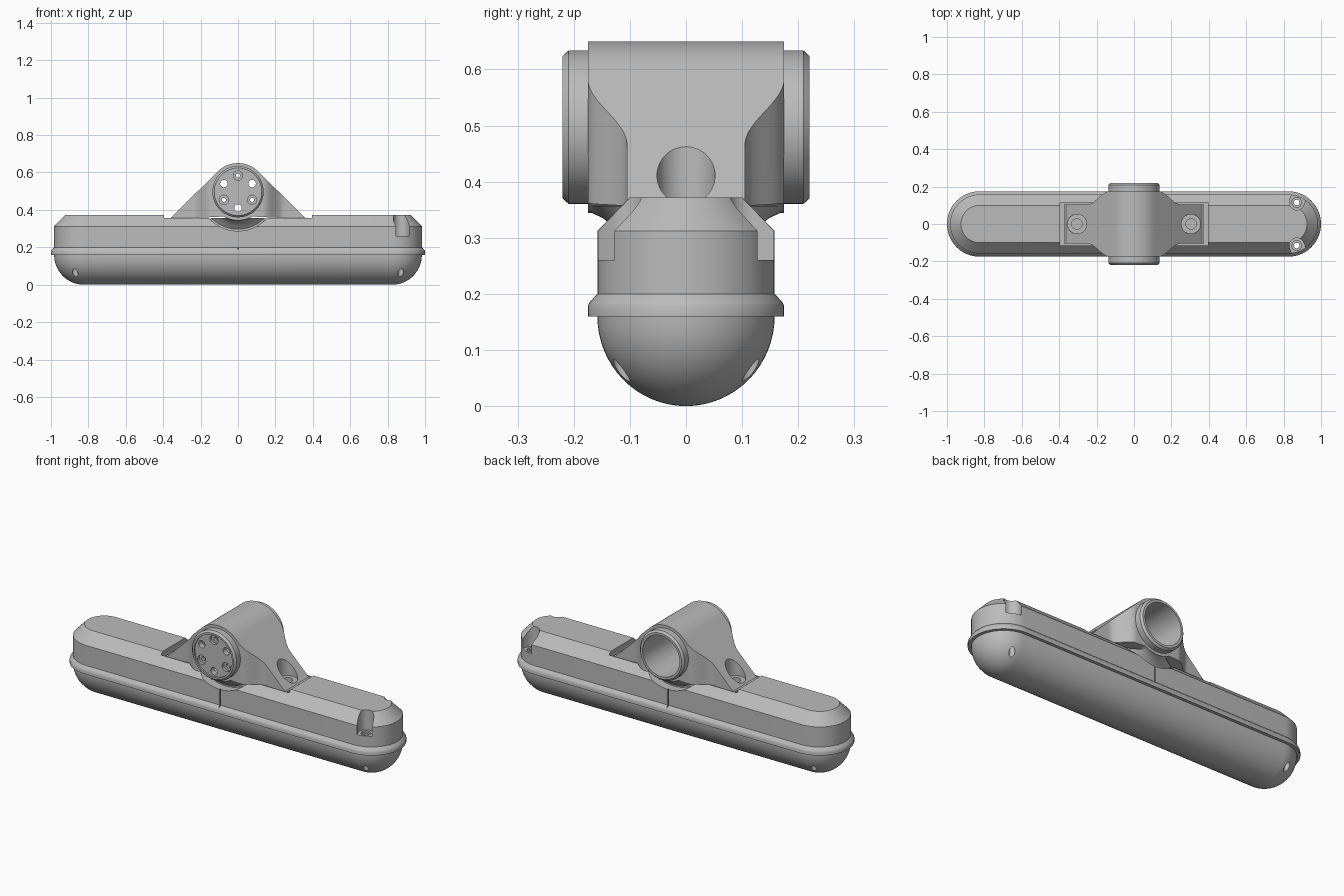
import bpy, bmesh, math
from mathutils import Matrix, Vector

cube = bpy.data.objects.get("Cube")
if cube:
    bpy.data.objects.remove(cube, do_unlink=True)

grey = bpy.data.materials.new("neutral_grey")
grey.use_nodes = True
grey.diffuse_color = (0.5, 0.5, 0.5, 1)
grey.node_tree.nodes["Principled BSDF"].inputs["Base Color"].default_value = (0.5, 0.5, 0.5, 1)

HUB_Z = 0.497
HUB_R = 0.153
END_X = 0.825
ALONG_Y = Matrix.Translation((0, 0, HUB_Z)) @ Matrix.Rotation(math.pi / 2, 4, 'X')


def finish(name, bm, matrix=None):
    bmesh.ops.remove_doubles(bm, verts=bm.verts, dist=1e-5)
    if matrix:
        bm.transform(matrix)
    bmesh.ops.recalc_face_normals(bm, faces=bm.faces)
    mesh = bpy.data.meshes.new(name)
    bm.to_mesh(mesh)
    bm.free()
    mesh.materials.append(grey)
    ob = bpy.data.objects.new(name, mesh)
    bpy.context.collection.objects.link(ob)
    return ob


def loft(name, rings, half=0.0, matrix=None, n=28):
    """Stack of stadium outlines (radius, height); half = 0 gives a lathe."""
    bm = bmesh.new()
    loops = []
    for r, z in rings:
        loop = []
        for side in (1, -1):
            for i in range(n + 1):
                a = math.pi * (i / n - 0.5)
                loop.append(bm.verts.new((side * (half + r * math.cos(a)), side * r * math.sin(a), z)))
        loops.append(loop)
    count = len(loops[0])
    for low, high in zip(loops, loops[1:]):
        for i in range(count):
            j = (i + 1) % count
            bm.faces.new((low[i], low[j], high[j], high[i]))
    bm.faces.new(loops[0])
    bm.faces.new(loops[-1])
    return finish(name, bm, matrix)


def prism(name, points, lo, hi, matrix=None):
    """Outline in XY extruded from lo to hi along Z."""
    bm = bmesh.new()
    face = bm.faces.new([bm.verts.new((x, y, lo)) for x, y in points])
    ext = bmesh.ops.extrude_face_region(bm, geom=[face])
    for v in ext["geom"]:
        if isinstance(v, bmesh.types.BMVert):
            v.co.z = hi
    return finish(name, bm, matrix)


def box(x0, x1, y0, y1, z0, z1, name="cutter"):
    return prism(name, [(x0, y0), (x1, y0), (x1, y1), (x0, y1)], z0, z1)


def drill(x, y, r, lo, hi, matrix=None):
    m = Matrix.Translation((x, y, 0))
    return loft("cutter", [(r, lo), (r, hi)], 0, matrix @ m if matrix else m, 14)


def combine(target, tool, operation='DIFFERENCE'):
    mod = target.modifiers.new("combine", 'BOOLEAN')
    mod.operation = operation
    mod.solver = 'EXACT'
    mod.object = tool
    deps = bpy.context.evaluated_depsgraph_get()
    mesh = bpy.data.meshes.new_from_object(target.evaluated_get(deps))
    target.modifiers.clear()
    target.data = mesh
    bpy.data.objects.remove(tool, do_unlink=True)


# Housing: rounded underside, rim flange, straight wall and top chamfer
steps = 16
rings = []
for i in range(steps + 1):
    a = math.pi / 2 * (1 - i / steps)
    rings.append((max(0.158 * math.cos(a), 0.003), 0.16 - 0.16 * math.sin(a)))
rings += [(0.175, 0.16), (0.175, 0.178), (0.172, 0.185), (0.158, 0.2), (0.158, 0.312), (0.1, 0.372)]
housing = loft("housing", rings, END_X)

# Centre pocket, hub clearances and seam grooves
combine(housing, box(-0.395, 0.395, -0.114, 0.114, 0.3, 0.5))
for s in (1, -1):
    combine(housing, loft("cutter", [(0.21, 0.108 * s), (0.21, 0.3 * s)], 0, ALONG_Y, 24))
    combine(housing, box(-0.003, 0.003, 0.15 * s, 0.17 * s, 0.19, 0.3))

# Corner screw slots with through holes
for sx in (1, -1):
    for sy in (1, -1):
        x, y = sx * 0.87, sy * 0.115
        out = Vector((sx * 0.045, sy * 0.115)).normalized()
        turn = Matrix.Translation((x, y, 0)) @ Matrix.Rotation(math.atan2(out.y, out.x), 4, 'Z')
        arc = [(0.04 * math.cos(t), 0.04 * math.sin(t))
               for t in (math.pi * (0.5 + k / 12) for k in range(13))]
        combine(housing, prism("cutter", arc + [(0.12, -0.04), (0.12, 0.04)], 0.26, 0.5, turn))
        combine(housing, drill(x, y, 0.026, 0.25, 0.3))
        combine(housing, drill(x, y, 0.015, -0.1, 0.3))

# Mounting bracket: triangular side profile trimmed by a flared plan
outline = []
for i in range(25):
    a = math.radians(46 + 88 * i / 24)
    outline.append((HUB_R * math.cos(a), HUB_R * math.sin(a)))
outline.append((-0.367, 0.35 - HUB_Z))
for i in range(13):
    a = math.radians(240 + 60 * i / 12)
    outline.append((HUB_R * math.cos(a), HUB_R * math.sin(a)))
outline.append((0.367, 0.35 - HUB_Z))
bracket = prism("mounting_bracket", outline, -0.3, 0.3, ALONG_Y)

flare = []
for i in range(15):
    t = i / 14
    flare.append((0.13 + 0.12 * t, 0.105 + 0.035 * (1 + math.cos(math.pi * t))))
quarter = [(0.13, 0.175)] + flare[1:] + [(0.4, 0.105)]
plan = quarter + [(x, -y) for x, y in reversed(quarter)]
plan += [(-x, -y) for x, y in quarter] + [(-x, y) for x, y in reversed(quarter)]
combine(bracket, prism("cutter", plan, 0.2, 0.8), 'INTERSECT')

# Foot block and blended collar under the hub
combine(bracket, box(-0.375, 0.375, -0.104, 0.104, 0.299, 0.354), 'UNION')
half = [(0.152, 0.17), (0.162, 0.148), (0.18, 0.128), (0.2, 0.112)]
collar = loft("collar", [(r, -y) for r, y in half] + [(r, y) for r, y in reversed(half)], 0, ALONG_Y)
combine(collar, box(-0.3, 0.3, -0.3, 0.3, 0.2, 0.357), 'INTERSECT')
combine(bracket, collar, 'UNION')

# Hub end caps with chamfered rims
combine(bracket, loft("hub", [(0.127, -0.22), (0.137, -0.209), (0.137, 0.209), (0.127, 0.22)],
                      0, ALONG_Y), 'UNION')

# Bore open at the back, shallow recess and hole ring at the front
combine(bracket, loft("cutter", [(0.114, -0.4), (0.114, 0.18)], 0, ALONG_Y))
combine(bracket, loft("cutter", [(0.117, 0.212), (0.117, 0.3)], 0, ALONG_Y))
for k in range(6):
    a = math.radians(90 + 60 * k)
    x, y = 0.087 * math.cos(a), 0.087 * math.sin(a)
    if k % 2:
        combine(bracket, drill(x, y, 0.02, 0.15, 0.3, ALONG_Y))
    else:
        combine(bracket, drill(x, y, 0.025, 0.197, 0.3, ALONG_Y))
        combine(bracket, drill(x, y, 0.011, 0.15, 0.3, ALONG_Y))

# Counterbored mounting holes in the sloping arms
for s in (1, -1):
    combine(bracket, drill(s * 0.305, 0, 0.052, 0.362, 0.7))
    combine(bracket, drill(s * 0.305, 0, 0.028, 0.32, 0.7))

# Smooth shading with crisp edges
for ob in bpy.context.view_layer.objects:
    ob.select_set(ob in (housing, bracket))
bpy.context.view_layer.objects.active = housing
bpy.ops.object.shade_smooth_by_angle(angle=math.radians(25))
